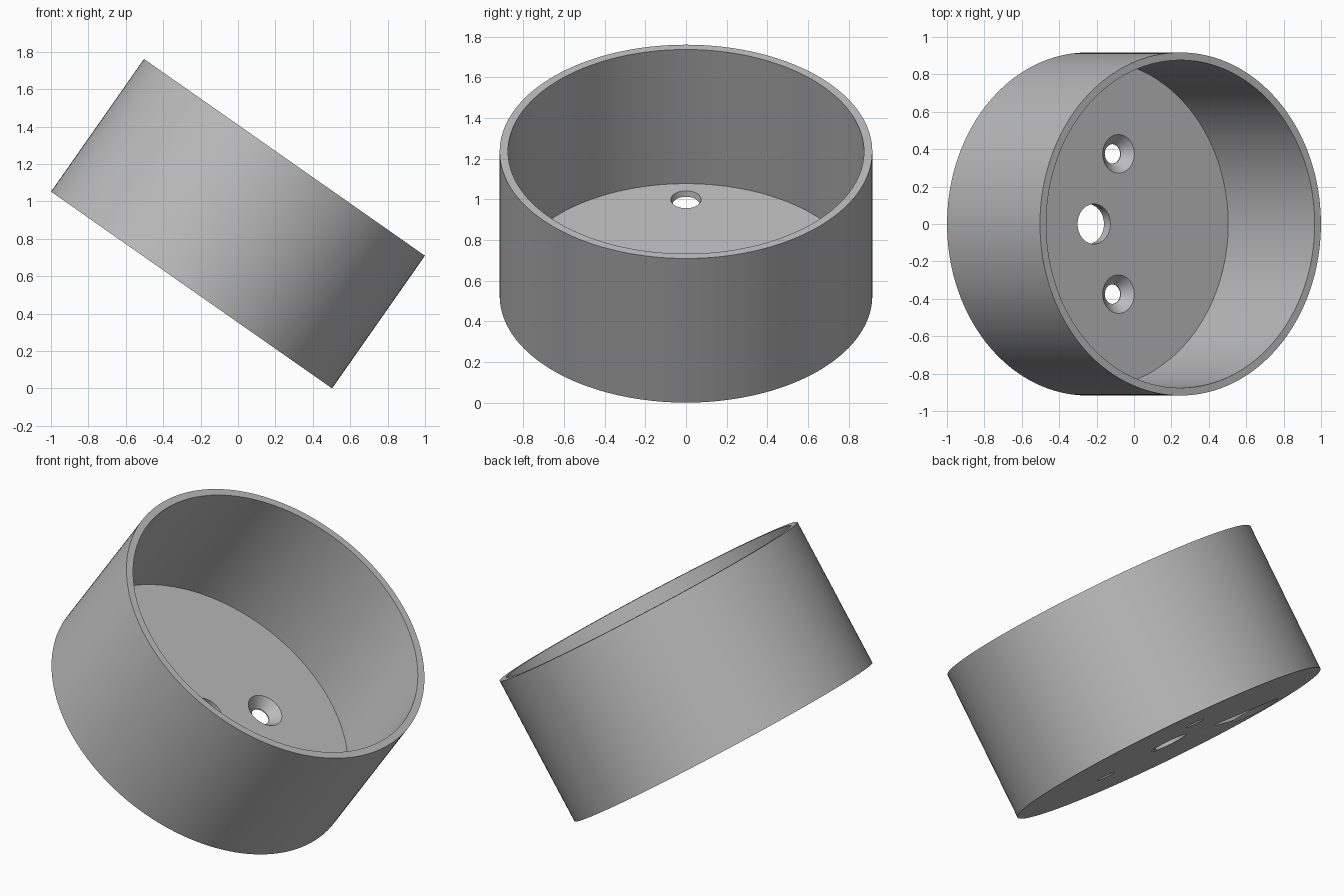
import bpy, bmesh, math
from mathutils import Matrix, Vector

if "Cube" in bpy.data.objects:
    bpy.data.objects.remove(bpy.data.objects["Cube"], do_unlink=True)

TILT = math.radians(35)
RADIUS, INNER, HEIGHT, FLOOR = 0.917, 0.876, 0.866, 0.06

grey = bpy.data.materials.new("plain_grey")
grey.use_nodes = True
colour = (0.5, 0.5, 0.5, 1)
grey.diffuse_color = colour
grey.node_tree.nodes["Principled BSDF"].inputs["Base Color"].default_value = colour


def lathe(name, profile, steps, x=0, y=0):
    """Turn a profile of (radius, height) points, starting and ending on the axis."""
    bm = bmesh.new()
    verts = [bm.verts.new((r, 0, z)) for r, z in profile]
    edges = [bm.edges.new(pair) for pair in zip(verts, verts[1:])]
    bmesh.ops.spin(bm, geom=verts + edges, cent=(0, 0, 0), axis=(0, 0, 1),
                   angle=math.tau, steps=steps)
    bmesh.ops.remove_doubles(bm, verts=bm.verts, dist=1e-5)
    bmesh.ops.recalc_face_normals(bm, faces=bm.faces)
    bmesh.ops.translate(bm, verts=bm.verts, vec=(x, y, 0))
    mesh = bpy.data.meshes.new(name)
    bm.to_mesh(mesh)
    bm.free()
    obj = bpy.data.objects.new(name, mesh)
    bpy.context.collection.objects.link(obj)
    return obj


# Round open cup with a thin floor
cup = lathe("cup", [(0, 0), (RADIUS, 0), (RADIUS, HEIGHT), (INNER, HEIGHT),
                    (INNER, FLOOR), (0, FLOOR)], 160)
cup.data.materials.append(grey)


def hole(name, x, y, rings):
    """Cutter for a hole through the floor, from (radius, height) rings."""
    profile = [(0, -0.05), (rings[0][0], -0.05)] + rings
    profile += [(rings[-1][0], FLOOR + 0.05), (0, FLOOR + 0.05)]
    return lathe(name, profile, 48, x, y)


# Centre hole, two countersunk screw holes, and a hole by the wall recessed below
cutters = [hole("centre_hole", 0, 0, [(0.107, FLOOR / 2)])]
for side in (-1, 1):
    cutters.append(hole("screw_hole", 0.16, side * 0.375,
                        [(0.052, 0.006), (0.103, FLOOR)]))
cutters.append(hole("cable_hole", -0.74, 0,
                    [(0.14, 0), (0.066, 0.03), (0.075, FLOOR)]))

bpy.context.view_layer.objects.active = cup
for cutter in cutters:
    cutter.hide_render = True
    cut = cup.modifiers.new(cutter.name, "BOOLEAN")
    cut.operation, cut.solver, cut.object = "DIFFERENCE", "EXACT", cutter
    bpy.ops.object.modifier_apply(modifier=cut.name)
    bpy.data.objects.remove(cutter, do_unlink=True)

# Lean the cup so it rests on the lower rim
tilt = Matrix.Rotation(TILT, 4, "Y")
shift = tilt @ Vector((0, 0, HEIGHT / 2))
cup.data.transform(Matrix.Translation((-shift.x, 0, RADIUS * math.sin(TILT))) @ tilt)

bpy.ops.object.select_all(action="DESELECT")
cup.select_set(True)
bpy.ops.object.shade_smooth_by_angle(angle=math.radians(25))
